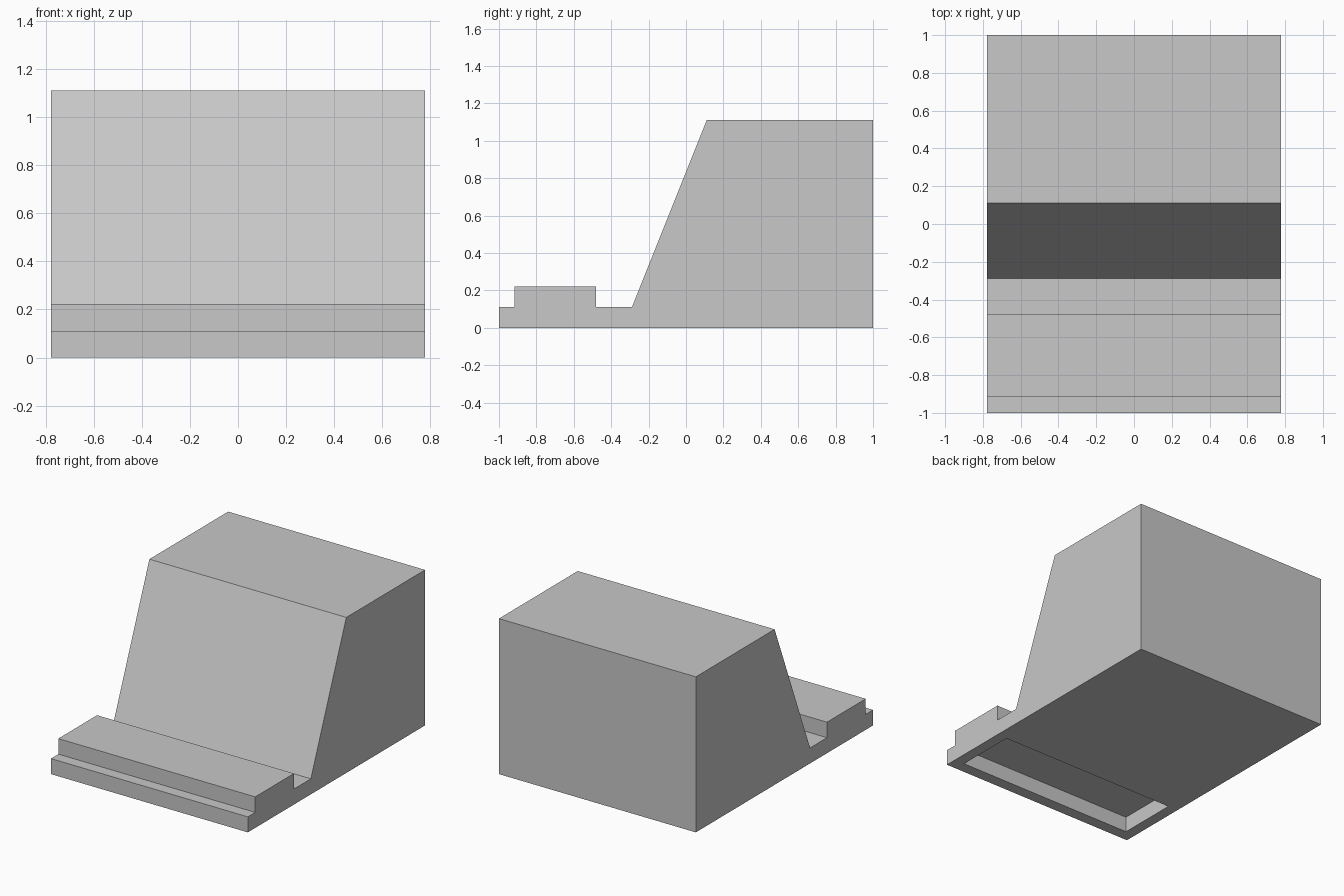
import bpy
import bmesh

if "Cube" in bpy.data.objects:
    bpy.data.objects.remove(bpy.data.objects["Cube"], do_unlink=True)

HALF_WIDTH = 0.778
STEP = 0.111            # height of the base lip
FRONT, BACK = -0.917, -0.48   # extent of the raised ridge

grey = bpy.data.materials.new("light_grey")
grey.use_nodes = True
grey.diffuse_color = (0.578, 0.578, 0.578, 1)
grey.node_tree.nodes["Principled BSDF"].inputs["Base Color"].default_value = grey.diffuse_color


def extrude_profile(name, profile, half_width):
    """Extrude a (y, z) side profile symmetrically along x."""
    bm = bmesh.new()
    side = bm.faces.new([bm.verts.new((-half_width, y, z)) for y, z in profile])
    grown = bmesh.ops.extrude_face_region(bm, geom=[side])["geom"]
    moved = [v for v in grown if isinstance(v, bmesh.types.BMVert)]
    bmesh.ops.translate(bm, verts=moved, vec=(2 * half_width, 0, 0))
    bmesh.ops.recalc_face_normals(bm, faces=bm.faces)
    mesh = bpy.data.meshes.new(name)
    bm.to_mesh(mesh)
    bm.free()
    mesh.materials.append(grey)
    obj = bpy.data.objects.new(name, mesh)
    bpy.context.collection.objects.link(obj)
    return obj


# Body: front lip, raised ridge, channel, sloped face and tall rear block
body = extrude_profile("stepped_body", [
    (-1, 0), (1, 0), (1, 1.111), (0.111, 1.111), (-0.289, STEP),
    (BACK, STEP), (BACK, 2 * STEP), (FRONT, 2 * STEP), (FRONT, STEP), (-1, STEP),
], HALF_WIDTH)

# Shallow rectangular pocket in the underside, below the ridge
cutter = extrude_profile("pocket_cutter", [
    (FRONT, -0.1), (BACK, -0.1), (BACK, STEP - 0.001), (FRONT, STEP - 0.001),
], 0.7)
cutter.hide_render = True

cut = body.modifiers.new("underside_pocket", "BOOLEAN")
cut.operation = "DIFFERENCE"
cut.solver = "EXACT"
cut.object = cutter

# Apply the cut and drop the helper
bpy.context.view_layer.objects.active = body
body.select_set(True)
bpy.ops.object.modifier_apply(modifier=cut.name)
bpy.data.objects.remove(cutter, do_unlink=True)
